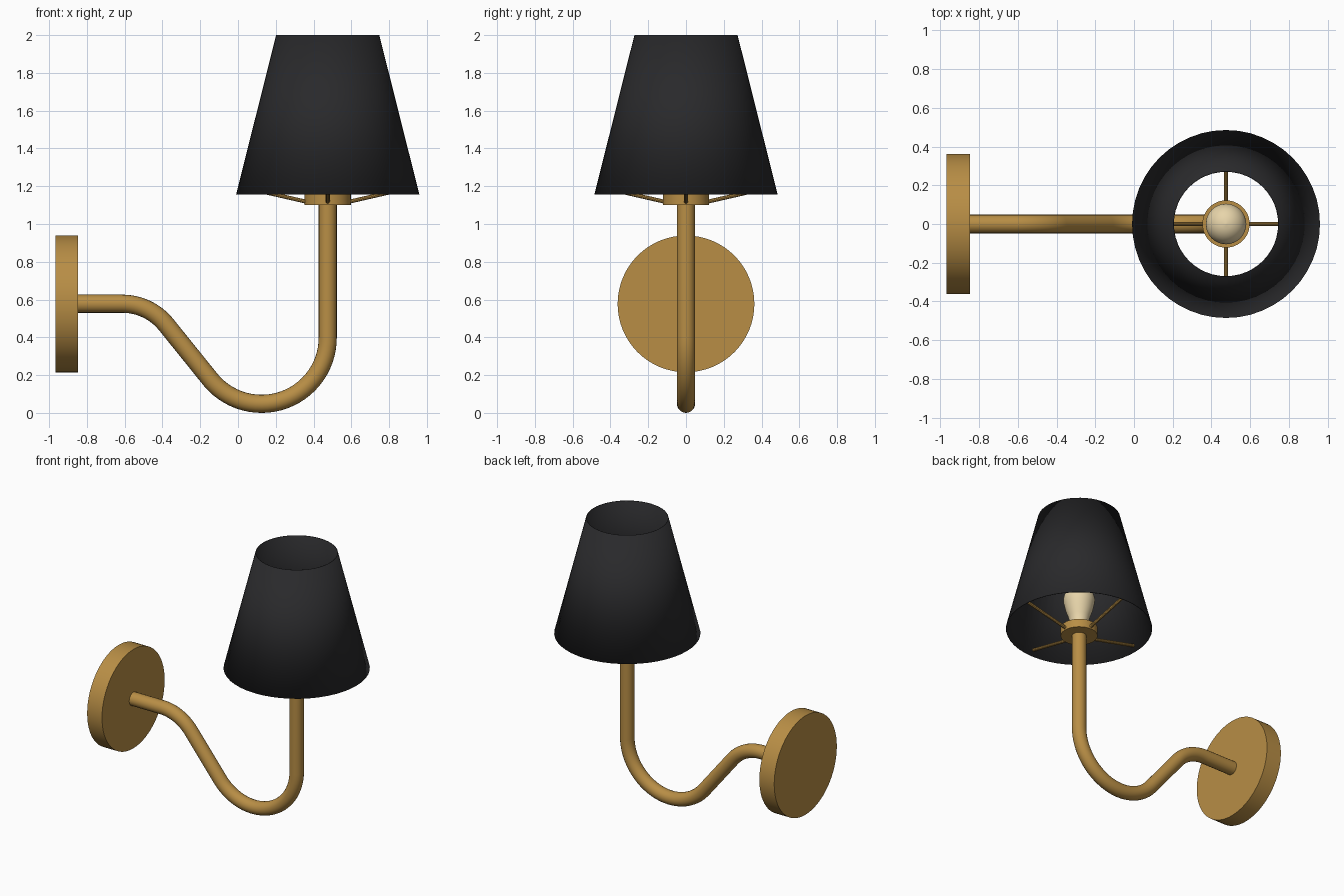
import bpy, bmesh, math
from mathutils import Vector

if "Cube" in bpy.data.objects:
    bpy.data.objects.remove(bpy.data.objects["Cube"])

CX = 0.475  # axis of shade, bulb and upright stem


def material(name, rgb):
    m = bpy.data.materials.new(name)
    m.diffuse_color = (*rgb, 1)
    m.use_nodes = True
    m.node_tree.nodes["Principled BSDF"].inputs["Base Color"].default_value = m.diffuse_color
    return m


brass = material("brass", (0.48, 0.27, 0.06))
black = material("black_fabric", (0.022, 0.022, 0.024))
cream = material("warm_glass", (0.80, 0.66, 0.40))


def smooth(ob, mat):
    ob.data.materials.clear()
    ob.data.materials.append(mat)
    bpy.ops.object.select_all(action='DESELECT')
    ob.select_set(True)
    bpy.context.view_layer.objects.active = ob
    bpy.ops.object.shade_smooth_by_angle(angle=math.radians(35))
    return ob


def lathe(name, profile, mat, n=48, capped=True):
    """Revolve (radius, height) points around local z."""
    bm = bmesh.new()
    rings = [[bm.verts.new((r * math.cos(2 * math.pi * i / n),
                            r * math.sin(2 * math.pi * i / n), z))
              for i in range(n)] for r, z in profile]
    for a, b in zip(rings, rings[1:]):
        for i in range(n):
            j = (i + 1) % n
            bm.faces.new((a[i], a[j], b[j], b[i]))
    if capped:
        bm.faces.new(rings[0][::-1])
        bm.faces.new(rings[-1])
    me = bpy.data.meshes.new(name)
    bm.to_mesh(me)
    bm.free()
    ob = bpy.data.objects.new(name, me)
    bpy.context.collection.objects.link(ob)
    return smooth(ob, mat)


def tube(name, points, radius, mat, res=8):
    """Round bar along a polyline, converted to a mesh."""
    cu = bpy.data.curves.new(name, 'CURVE')
    cu.dimensions = '3D'
    cu.bevel_depth = radius
    cu.bevel_resolution = res
    cu.use_fill_caps = True
    sp = cu.splines.new('POLY')
    sp.points.add(len(points) - 1)
    for p, co in zip(sp.points, points):
        p.co = (*co, 1)
    ob = bpy.data.objects.new(name, cu)
    bpy.context.collection.objects.link(ob)
    bpy.ops.object.select_all(action='DESELECT')
    ob.select_set(True)
    bpy.context.view_layer.objects.active = ob
    bpy.ops.object.convert(target='MESH')
    return smooth(bpy.context.view_layer.objects.active, mat)


def arc(cx, cz, r, a0, a1, n):
    return [(cx + r * math.cos(math.radians(a0 + (a1 - a0) * i / n)), 0,
             cz + r * math.sin(math.radians(a0 + (a1 - a0) * i / n)))
            for i in range(n + 1)]


# Wall plate
plate = lathe("wall_plate", [(0.362, 0), (0.362, 0.12)], brass, 64)
plate.rotation_euler = (0, math.pi / 2, 0)
plate.location = (-0.967, 0, 0.577)

# Swan-neck arm: level, over a shoulder, down a slope, round the bowl, upright
path = [(-0.86, 0, 0.578)]
path += arc(-0.613, 0.278, 0.30, 90, 40, 12)
path += arc(CX - 0.35, 0.398, 0.35, 220, 360, 28)
path += [(CX, 0, 1.12)]
tube("arm", path, 0.048, brass)

# Socket cup
cup = lathe("socket_cup", [(0.122, 1.10), (0.122, 1.16)], brass)
cup.location.x = CX

# Spokes carrying the shade
for k in range(4):
    d = Vector((math.cos(k * math.pi / 2), math.sin(k * math.pi / 2), 0))
    base = Vector((CX, 0, 0))
    tube(f"shade_spoke_{k + 1}",
         [base + d * 0.10 + Vector((0, 0, 1.115)),
          base + d * 0.472 + Vector((0, 0, 1.20))], 0.011, brass, 3)

# Bulb: neck flaring into a round globe
bulb_profile = [(0.06, 1.15), (0.06, 1.20), (0.072, 1.245), (0.09, 1.295)]
bulb_profile += [(0.105 * math.cos(math.radians(a)),
                  1.37 + 0.105 * math.sin(math.radians(a)))
                 for a in range(-20, 90, 12)]
bulb_profile.append((0.004, 1.475))
bulb = lathe("bulb", bulb_profile, cream, 32)
bulb.location.x = CX

# Open tapered shade
shade = lathe("lamp_shade", [(0.485, 1.157), (0.273, 2.0)], black, 48, capped=False)
shade.location.x = CX
sol = shade.modifiers.new("thickness", 'SOLIDIFY')
sol.thickness = 0.004
sol.offset = -1
